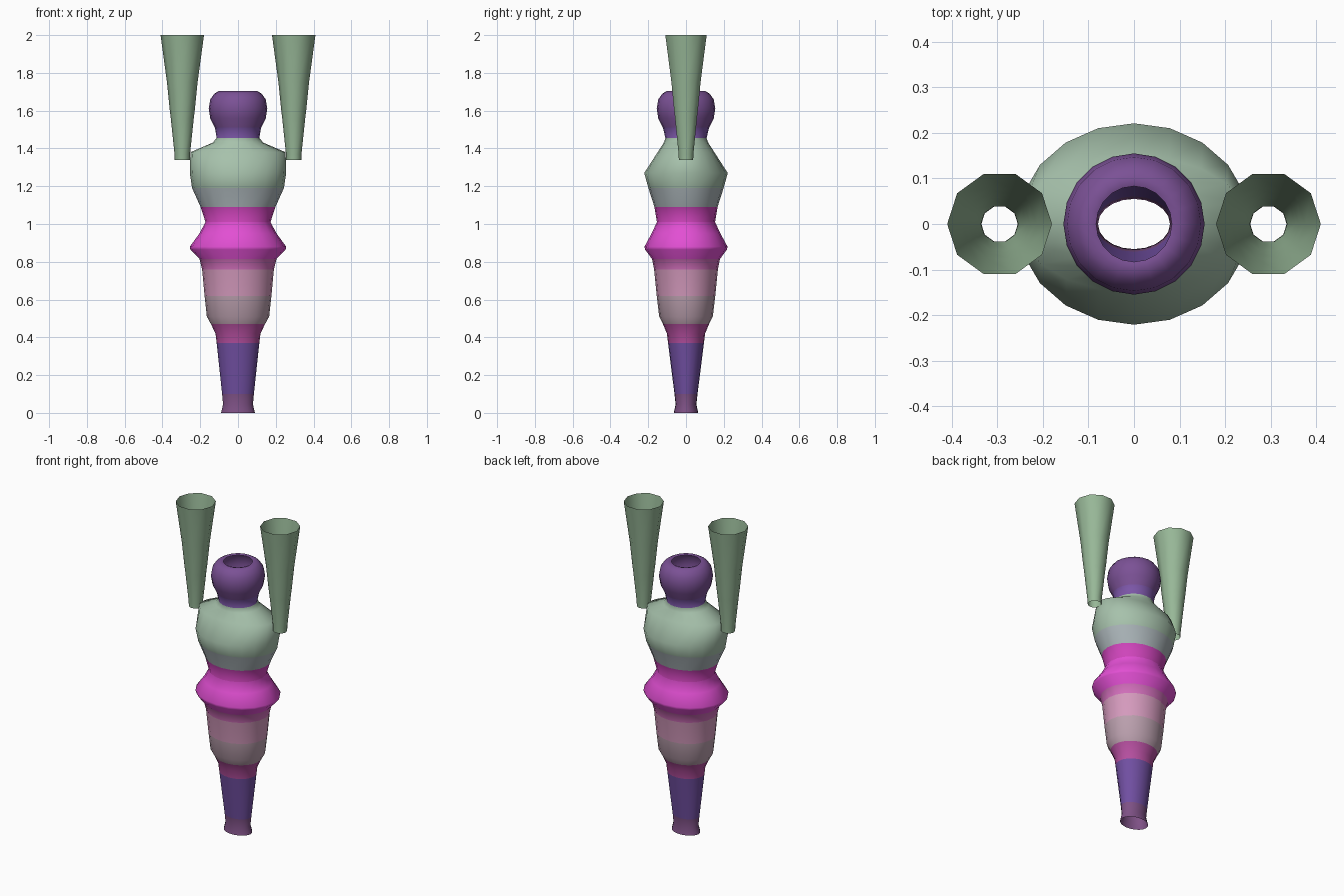
import bpy, bmesh
from math import cos, sin, tau

if "Cube" in bpy.data.objects:
    bpy.data.objects.remove(bpy.data.objects["Cube"])


def paint(name, rgb):
    """Material from a 0-255 display colour."""
    mat = bpy.data.materials.new(name)
    mat.diffuse_color = [(c / 255) ** 2.2 for c in rgb] + [1]
    mat.use_nodes = True
    mat.node_tree.nodes["Principled BSDF"].inputs["Base Color"].default_value = mat.diffuse_color
    return mat


def lathe(name, rings, sides, centre_x, mats):
    """Open elliptical tube through rings of (z, rx, ry, material key)."""
    bm = bmesh.new()
    loops = [[bm.verts.new((centre_x + rx * cos(tau * i / sides),
                            ry * sin(tau * i / sides), z))
              for i in range(sides)] for z, rx, ry, _ in rings]
    keys = list(mats)
    for lower, upper, ring in zip(loops, loops[1:], rings):
        for i in range(sides):
            j = (i + 1) % sides
            face = bm.faces.new((lower[i], lower[j], upper[j], upper[i]))
            face.material_index = keys.index(ring[3])
            face.smooth = True
    mesh = bpy.data.meshes.new(name)
    bm.to_mesh(mesh)
    bm.free()
    for mat in mats.values():
        mesh.materials.append(mat)
    obj = bpy.data.objects.new(name, mesh)
    bpy.context.collection.objects.link(obj)
    return obj


colours = {
    "foot": (125, 82, 132), "shin": (112, 80, 160), "knee": (180, 80, 158),
    "thigh": (185, 158, 172), "upper_thigh": (212, 153, 188),
    "hip_blend": (208, 110, 185), "hip": (225, 80, 210),
    "waist": (205, 70, 185), "belly": (168, 178, 182),
    "chest": (165, 192, 170), "neck": (122, 86, 165), "head": (122, 82, 148),
}
mats = {key: paint(key, rgb) for key, rgb in colours.items()}

# Body: one continuous tube, material applies to the band above each ring
body = [
    (0.00, 0.090, 0.065, "foot"), (0.045, 0.079, 0.055, "foot"),
    (0.10, 0.084, 0.061, "shin"), (0.37, 0.113, 0.095, "knee"),
    (0.42, 0.119, 0.101, "knee"), (0.47, 0.143, 0.122, "thigh"),
    (0.51, 0.165, 0.142, "thigh"), (0.62, 0.177, 0.155, "upper_thigh"),
    (0.76, 0.190, 0.169, "hip_blend"), (0.815, 0.204, 0.180, "hip"),
    (0.865, 0.252, 0.217, "hip"), (0.88, 0.255, 0.220, "hip"),
    (0.95, 0.204, 0.182, "hip"), (1.01, 0.172, 0.154, "waist"),
    (1.09, 0.198, 0.167, "belly"), (1.19, 0.243, 0.199, "chest"),
    (1.27, 0.255, 0.221, "chest"), (1.38, 0.252, 0.150, "chest"),
    (1.43, 0.135, 0.118, "chest"), (1.455, 0.113, 0.109, "neck"),
    (1.51, 0.122, 0.122, "head"), (1.56, 0.147, 0.147, "head"),
    (1.61, 0.155, 0.155, "head"), (1.66, 0.147, 0.147, "head"),
    (1.69, 0.125, 0.125, "head"), (1.705, 0.100, 0.100, "head"),
    (1.700, 0.083, 0.083, "head"),
]
lathe("body", body, 20, 0, mats)

# Raised arms: open ten-sided cones
sleeve = {"arm": paint("arm", (150, 182, 150))}
arm = [(z, r, r, "arm") for z, r in
       ((1.34, 0.040), (1.37, 0.041), (1.56, 0.061), (1.61, 0.067),
        (1.75, 0.081), (2.0, 0.115))]
for side, x in (("left", 0.295), ("right", -0.295)):
    lathe(side + "_arm", arm, 10, x, sleeve)
